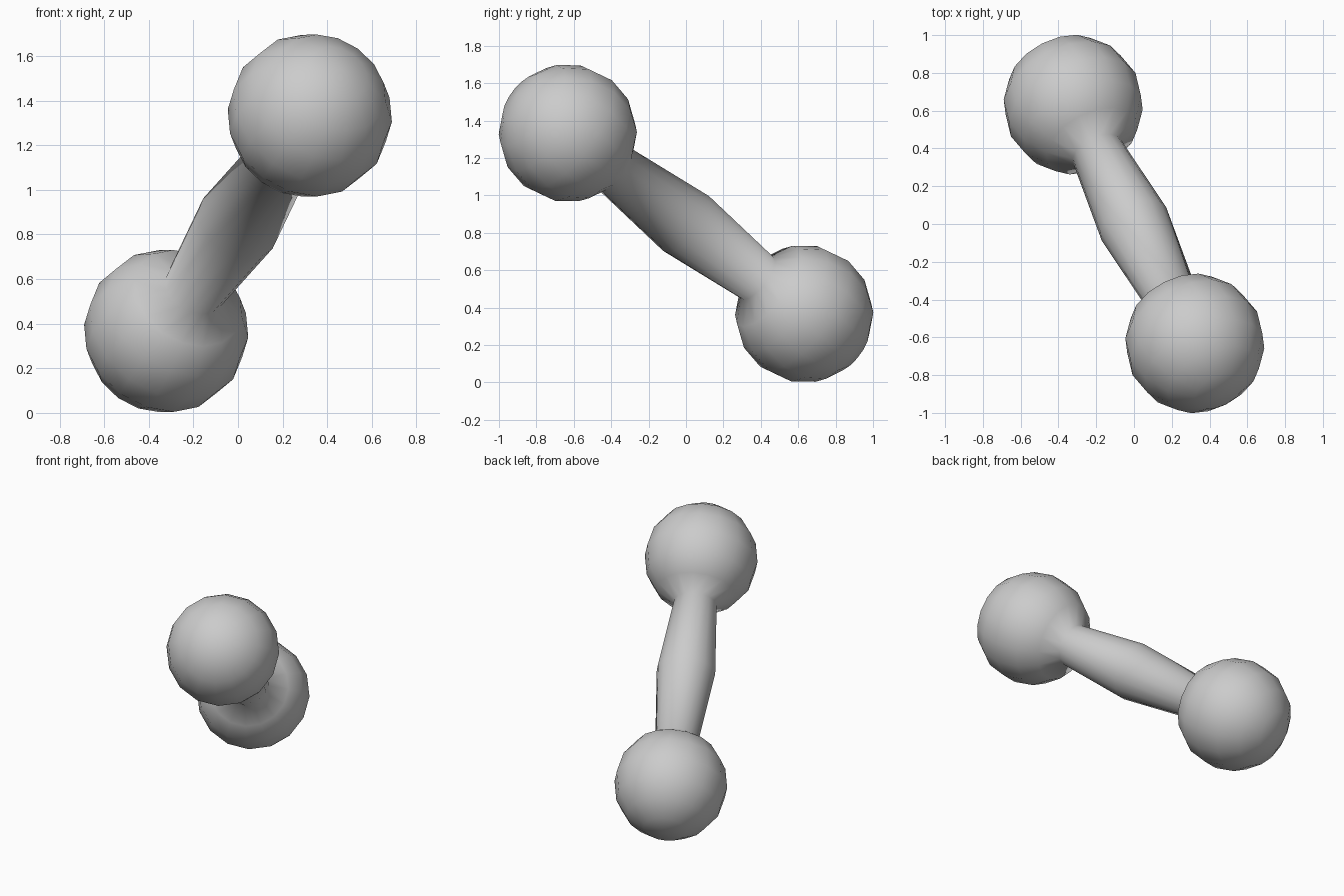
import bpy, bmesh
from math import sin, cos, pi
from mathutils import Vector, Matrix

if "Cube" in bpy.data.objects:
    bpy.data.objects.remove(bpy.data.objects["Cube"])

SIDES = 16
RADIUS = 0.37
MID_RADIUS = 0.192
CENTRE = Vector((0, 0, 0.85))
HALF = Vector((0.322, -0.632, 0.483))   # middle to upper ball centre
half_len = HALF.length

# Half profile (radius, height): waist ring, then the ball rings up to the pole
upper = [(RADIUS * sin(a), half_len - RADIUS * cos(a))
         for a in (pi * i / 8 for i in range(1, 8))]
rings = [(r, -h) for r, h in reversed(upper)] + [(MID_RADIUS, 0)] + upper

# Dumbbell turned as one continuous surface about its long axis
bm = bmesh.new()
loops = [[bm.verts.new((r * cos(2 * pi * k / SIDES), r * sin(2 * pi * k / SIDES), h))
          for k in range(SIDES)] for r, h in rings]
for a, b in zip(loops, loops[1:]):
    for k in range(SIDES):
        n = (k + 1) % SIDES
        bm.faces.new((a[k], a[n], b[n], b[k]))

# Ball end caps
for loop, sign in ((loops[0], -1), (loops[-1], 1)):
    pole = bm.verts.new((0, 0, sign * (half_len + RADIUS)))
    for k in range(SIDES):
        bm.faces.new((loop[k], loop[(k + 1) % SIDES], pole))
bmesh.ops.recalc_face_normals(bm, faces=bm.faces)

# Tilt into place
tilt = HALF.to_track_quat('Z', 'Y').to_matrix().to_4x4()
bm.transform(Matrix.Translation(CENTRE) @ tilt)
for f in bm.faces:
    f.smooth = True

mesh = bpy.data.meshes.new("dumbbell")
bm.to_mesh(mesh)
bm.free()
bpy.context.collection.objects.link(bpy.data.objects.new("dumbbell", mesh))
